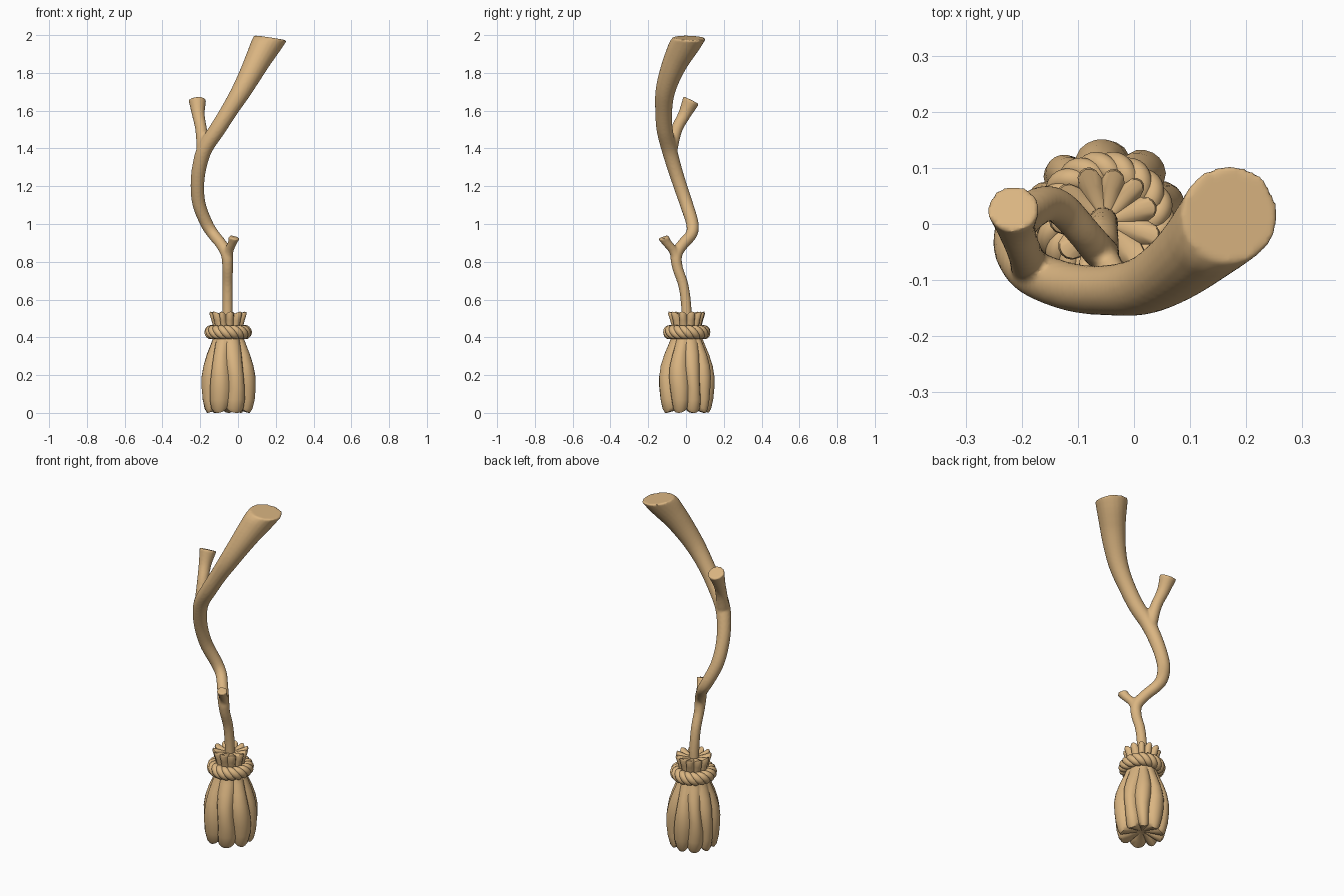
import bpy, bmesh, math, random
from mathutils import Vector

random.seed(4)
cube = bpy.data.objects.get("Cube")
if cube:
    bpy.data.objects.remove(cube)

tan = bpy.data.materials.new("tan_wood")
tan.use_nodes = True
tan.diffuse_color = (0.70, 0.46, 0.22, 1)
bsdf = next(n for n in tan.node_tree.nodes if n.type == 'BSDF_PRINCIPLED')
bsdf.inputs["Base Color"].default_value = tan.diffuse_color
bsdf.inputs["Roughness"].default_value = 0.8

AXIS = Vector((-0.052, 0.004, 0))


def make_object(name, bm, angle=40):
    bmesh.ops.recalc_face_normals(bm, faces=bm.faces)
    mesh = bpy.data.meshes.new(name)
    bm.to_mesh(mesh)
    bm.free()
    mesh.materials.append(tan)
    ob = bpy.data.objects.new(name, mesh)
    bpy.context.collection.objects.link(ob)
    bpy.ops.object.select_all(action='DESELECT')
    ob.select_set(True)
    bpy.context.view_layer.objects.active = ob
    bpy.ops.object.shade_smooth_by_angle(angle=math.radians(angle))
    return ob


def bridge(bm, a, b):
    for i in range(len(a)):
        j = (i + 1) % len(a)
        bm.faces.new((a[i], a[j], b[j], b[i]))


def catmull(points, steps):
    """Smooth path through (x, y, z, radius) points."""
    p = [Vector(q) for q in points]
    p = [2 * p[0] - p[1]] + p + [2 * p[-1] - p[-2]]
    out = []
    for i in range(1, len(p) - 2):
        a, b, c, d = p[i - 1:i + 3]
        for s in range(steps):
            t = s / steps
            out.append(0.5 * (2 * b + (c - a) * t + (2 * a - 5 * b + 4 * c - d) * t * t
                              + (3 * b - a - 3 * c + d) * t ** 3))
    return out + [p[-2]]


def add_tube(bm, path, sides, end=None, closed=False):
    """Sweep a circle along a path; end tilts the final cut."""
    n = len(path)
    rings = []
    for i, q in enumerate(path):
        before = path[i - 1] if closed or i else q
        after = path[(i + 1) % n] if closed or i < n - 1 else q
        tangent = (after - before).to_3d().normalized()
        if end:
            w = max(0, (i - n + 6) / 5)
            tangent = tangent.lerp(Vector(end).normalized(), w).normalized()
        side = tangent.cross(Vector((0, 1, 0.01)) if abs(tangent.y) < 0.8 else Vector((0, 0, 1))).normalized()
        if closed:
            side = tangent.cross(Vector((0, 0, 1))).normalized()
        up = tangent.cross(side)
        ring = []
        for k in range(sides):
            a = math.tau * k / sides
            ring.append(bm.verts.new(q.to_3d() + q.w * (math.cos(a) * side + math.sin(a) * up)))
        rings.append(ring)
    for a, b in zip(rings, rings[1:]):
        bridge(bm, a, b)
    if closed:
        bridge(bm, rings[-1], rings[0])
    else:
        bm.faces.new(rings[0])
        bm.faces.new(rings[-1])


# Crooked handle with two cut branches, fused into one piece of wood
bm = bmesh.new()
trunk = [(-.055, .005, .46, .027), (-.055, 0, .58, .027), (-.055, -.015, .68, .027),
         (-.055, -.045, .77, .028), (-.06, -.05, .84, .031), (-.09, -.015, .895, .03),
         (-.13, .028, .945, .031), (-.165, .034, 1.0, .033), (-.205, .004, 1.1, .035),
         (-.215, -.03, 1.2, .036), (-.205, -.062, 1.3, .038), (-.175, -.09, 1.4, .041),
         (-.11, -.113, 1.5, .043), (-.047, -.118, 1.6, .045), (.015, -.11, 1.7, .052),
         (.07, -.08, 1.8, .061), (.122, -.035, 1.9, .073), (.172, .018, 1.985, .088)]
upper = [(-.183, -.082, 1.39, .036), (-.195, -.05, 1.5, .031),
         (-.21, -.008, 1.58, .034), (-.215, .028, 1.655, .047)]
lower = [(-.057, -.048, .81, .028), (-.047, -.068, .86, .024),
         (-.03, -.1, .9, .024), (-.02, -.12, .93, .03)]
add_tube(bm, catmull(trunk, 5), 20, (.15, .03, 1))
add_tube(bm, catmull(upper, 5), 16, (-.05, .5, 1))
add_tube(bm, catmull(lower, 5), 14, (.2, -.3, 1))
handle = make_object("handle", bm)
fuse = handle.modifiers.new("fuse", 'REMESH')
fuse.mode = 'VOXEL'
fuse.voxel_size = 0.007
fuse.use_smooth_shade = True
soft = handle.modifiers.new("soften", 'SMOOTH')
soft.factor = 0.5
soft.iterations = 3


def folded_lathe(name, rows, folds, per_fold, wobble, angle):
    """Lathe with pleats; rows are (z, radius, fold depth, crease lift)."""
    width = [1 + random.uniform(-.2, .2) for _ in range(folds)]
    bulge = [random.uniform(-.04, .04) for _ in range(folds)]
    total = sum(width)
    bm = bmesh.new()
    rings = []
    for z, r, depth, lift in rows:
        ring, start = [], 0
        for f in range(folds):
            for k in range(per_fold):
                t = k / per_fold
                a = math.tau * (start + t * width[f]) / total
                a += wobble * math.sin(16 * z + f * 1.7) * (1 - t) + wobble * math.sin(16 * z + (f + 1) % folds * 1.7) * t
                crease = 1 - math.sin(math.pi * t) ** 0.7
                rad = r * (1 + bulge[f] * (1 - crease) - depth * crease)
                ring.append(bm.verts.new(AXIS + Vector((rad * math.cos(a), rad * math.sin(a), z + lift * crease))))
            start += width[f]
        rings.append(ring)
    for a, b in zip(rings, rings[1:]):
        bridge(bm, a, b)
    bm.faces.new(rings[0])
    bm.faces.new(rings[-1])
    return make_object(name, bm, angle)


# Pleated bristle skirt
folded_lathe("bristle_skirt", [
    (.03, .015, 0, 0), (.012, .07, .1, .015), (.0, .118, .16, .022), (.02, .131, .17, .008),
    (.07, .143, .17, 0), (.13, .149, .17, 0), (.19, .15, .17, 0), (.25, .14, .16, 0),
    (.31, .12, .14, 0), (.36, .098, .1, 0), (.4, .082, .07, 0), (.44, .075, .05, 0)],
    9, 7, .07, 38)

# Gathered collar with a dished top
folded_lathe("bristle_collar", [
    (.41, .07, .05, 0), (.45, .077, .12, 0), (.49, .088, .18, 0), (.525, .099, .22, -.008),
    (.536, .096, .23, -.018), (.528, .065, .15, -.012), (.515, .02, 0, 0)],
    11, 6, .02, 38)

# Twisted three-strand rope tie
bm = bmesh.new()
steps, turns = 132, 6
for strand in range(3):
    path = []
    for i in range(steps):
        a = math.tau * i / steps
        b = -turns * a + math.tau * strand / 3
        r = .091 + .015 * math.cos(b)
        path.append((AXIS + Vector((r * math.cos(a), r * math.sin(a), .427 + .018 * math.sin(b)))).to_4d())
        path[-1].w = .020
    add_tube(bm, path, 10, closed=True)
make_object("rope_tie", bm, 60)
